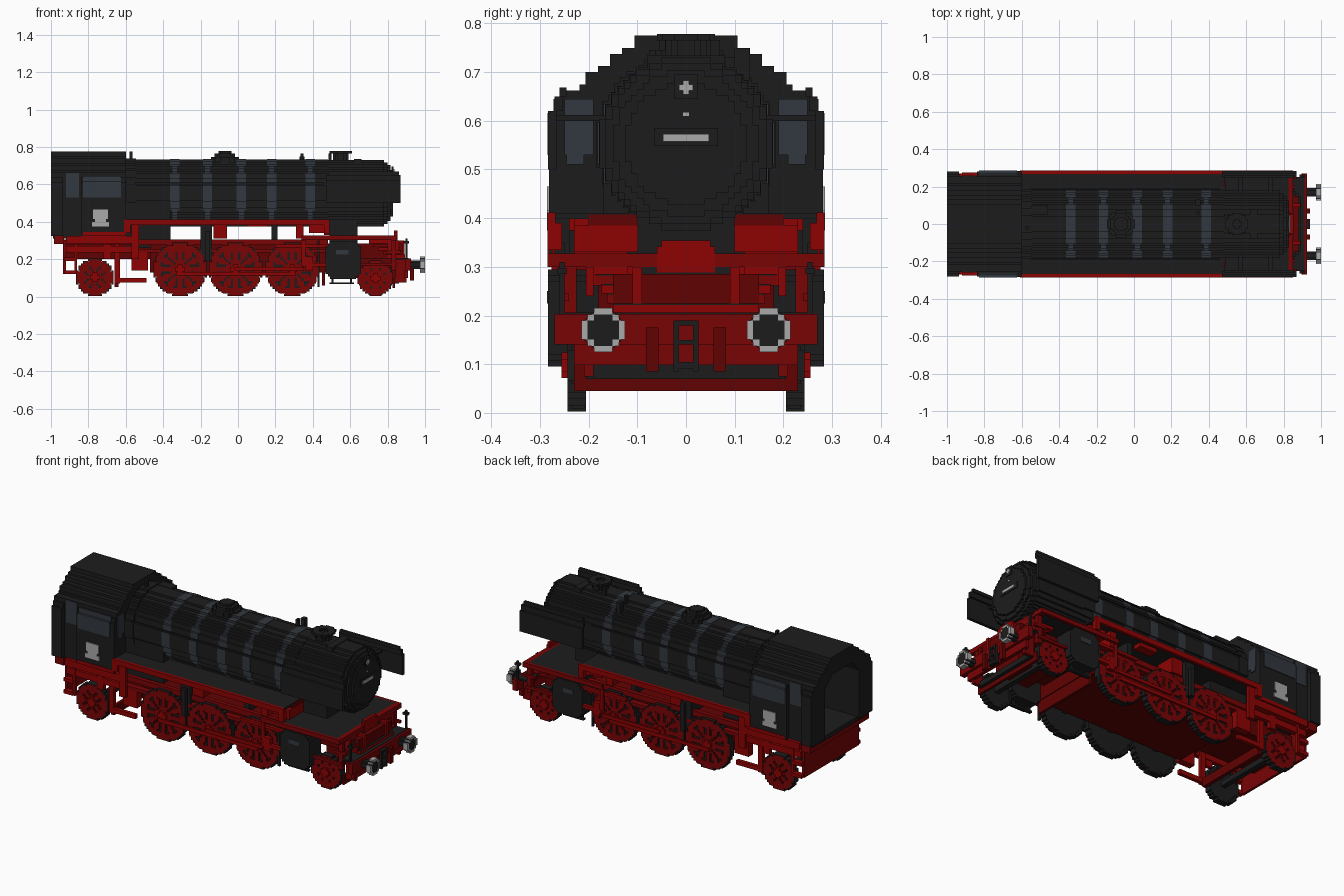
import bpy, bmesh, math

cube = bpy.data.objects.get("Cube")
if cube:
    bpy.data.objects.remove(cube, do_unlink=True)

V = 0.0125  # stair step size


def material(name, rgb):
    m = bpy.data.materials.new(name)
    m.use_nodes = True
    m.diffuse_color = (*rgb, 1)
    b = next(n for n in m.node_tree.nodes if n.type == 'BSDF_PRINCIPLED')
    b.inputs["Base Color"].default_value = (*rgb, 1)
    b.inputs["Roughness"].default_value = 0.8
    return m


BLACK = material("black", (0.012, 0.012, 0.012))
SLATE = material("slate", (0.032, 0.039, 0.050))
RED = material("red", (0.27, 0.001, 0.001))
MID_RED = material("mid_red", (0.19, 0.001, 0.0015))
DARK_RED = material("dark_red", (0.115, 0.0005, 0.0005))
SILVER = material("silver", (0.40, 0.40, 0.40))


def build(name, mat, boxes, mirror=False):
    """One object from (x0, x1, y0, y1, z0, z1) boxes, optionally mirrored in y."""
    if mirror:
        boxes = boxes + [(a, b, -d, -c, e, f) for a, b, c, d, e, f in boxes]
    bm = bmesh.new()
    for x0, x1, y0, y1, z0, z1 in boxes:
        r = bmesh.ops.create_cube(bm, size=1)
        for v in r["verts"]:
            v.co = (x0 + (v.co.x + .5) * (x1 - x0), y0 + (v.co.y + .5) * (y1 - y0),
                    z0 + (v.co.z + .5) * (z1 - z0))
    me = bpy.data.meshes.new(name)
    bm.to_mesh(me)
    bm.free()
    me.materials.append(mat)
    bpy.context.collection.objects.link(bpy.data.objects.new(name, me))


def slab(axis, a0, a1, u0, u1, w0, w1, test):
    """Stair-stepped slab: boxes filling cells where test(u, w) holds."""
    nu, nw = round((u1 - u0) / V), round((w1 - w0) / V)
    du, dw = (u1 - u0) / nu, (w1 - w0) / nw
    rows = []
    for j in range(nw):
        spans, start = [], None
        for i in range(nu + 1):
            on = i < nu and test(u0 + (i + .5) * du, w0 + (j + .5) * dw)
            if on and start is None:
                start = i
            if not on and start is not None:
                spans.append((u0 + start * du, u0 + i * du))
                start = None
        if rows and rows[-1][0] == spans:
            rows[-1][2] = w0 + (j + 1) * dw
        else:
            rows.append([spans, w0 + j * dw, w0 + (j + 1) * dw])
    out = []
    for spans, c, d in rows:
        for a, b in spans:
            out.append({'x': (a0, a1, a, b, c, d), 'y': (a, b, a0, a1, c, d),
                        'z': (a, b, c, d, a0, a1)}[axis])
    return out


def disc(axis, a0, a1, cu, cw, r, inner=0, keep=None):
    def test(u, w):
        d = math.hypot(u - cu, w - cw)
        return inner <= d <= r and (keep is None or keep(u - cu, w - cw))
    return slab(axis, a0, a1, cu - r, cu + r, cw - r, cw + r, test)


# Boiler and smokebox
BZ = 0.553
build("boiler", BLACK, disc('x', -0.6, 0.48, 0, BZ, 0.179))
build("smokebox", BLACK, disc('x', 0.48, 0.78, 0, BZ, 0.178)
      + disc('x', 0.78, 0.80, 0, BZ, 0.165))
build("smokebox_door", BLACK, disc('x', 0.80, 0.815, 0, BZ, 0.15)
      + disc('x', 0.815, 0.828, 0, BZ, 0.125))
build("firebox_casing", BLACK, disc('x', -0.6, -0.545, 0, BZ, 0.185)
      + [(-0.6, -0.36, -0.17, 0.17, 0.26, 0.5)])
# Bands are wide on the top and sides, narrow on the shoulders
for k, x in enumerate((-0.338, -0.163, 0.018, 0.18, 0.386)):
    build(f"boiler_band_{k + 1}", SLATE,
          disc('x', x - 0.013, x + 0.013, 0, BZ, 0.181, keep=lambda y, z: z > -0.14)
          + disc('x', x - 0.025, x + 0.025, 0, BZ, 0.1815,
                 keep=lambda y, z: z > -0.10 and abs(abs(y) - abs(z)) > 0.05))
build("smokebox_saddle", BLACK, [(0.49, 0.64, -0.1, 0.1, 0.28, 0.42)])
build("boiler_supports", BLACK, [(-0.20, -0.14, 0.05, 0.24, 0.2, 0.4),
                                 (0.18, 0.21, 0.05, 0.2, 0.28, 0.4)], True)

# Chimney, dome and top fittings
build("chimney", BLACK, disc('z', 0.71, 0.765, 0.55, 0, 0.042)
      + disc('z', 0.765, 0.778, 0.55, 0, 0.06, 0.025))
build("steam_dome", BLACK, disc('z', 0.71, 0.745, -0.07, 0, 0.075)
      + disc('z', 0.745, 0.765, -0.07, 0, 0.055) + disc('z', 0.765, 0.778, -0.07, 0, 0.035))
build("top_fittings", BLACK, [(-0.58, -0.565, -0.03, -0.01, 0.72, 0.775),
      (-0.55, -0.46, 0.05, 0.1, 0.69, 0.73), (0.335, 0.35, 0.05, 0.07, 0.70, 0.765),
      (0.33, 0.355, 0.1, 0.13, 0.68, 0.75), (0.485, 0.5, 0.03, 0.05, 0.71, 0.765),
      (0.62, 0.66, -0.08, 0.08, 0.71, 0.735)])
build("hand_rails", BLACK, [(-0.55, 0.46, 0.184, 0.192, 0.60, 0.61)], True)

# Smoke deflectors
build("smoke_deflectors", BLACK, [(0.47, 0.87, 0.265, 0.283, 0.5, 0.62),
      (0.47, 0.87, 0.253, 0.27, 0.62, 0.65), (0.48, 0.86, 0.245, 0.26, 0.65, 0.668),
      (0.56, 0.58, 0.15, 0.265, 0.6, 0.612), (0.72, 0.74, 0.15, 0.265, 0.6, 0.612)], True)

# Lamp, number plate and front marks
build("top_lamp_frame", BLACK, [(0.82, 0.832, -0.025, 0.025, 0.645, 0.695)])
build("top_lamp", SILVER, [(0.83, 0.837, -0.014, 0.014, 0.662, 0.675),
                           (0.83, 0.837, -0.006, 0.006, 0.654, 0.683)])
build("number_plate_back", BLACK, [(0.82, 0.832, -0.066, 0.066, 0.548, 0.585)])
build("number_plate", SILVER, [(0.83, 0.837, -0.047, 0.047, 0.557, 0.573)])
build("door_badge", SILVER, [(0.826, 0.831, -0.006, 0.006, 0.61, 0.617)])

# Cab with stepped roof, inset doors and open back
STEPS = [(0.615, 0.285), (0.64, 0.272), (0.665, 0.258), (0.68, 0.215), (0.7, 0.205),
         (0.715, 0.18), (0.738, 0.15), (0.752, 0.125), (0.78, 0.105)]


def cab(inset, hole):
    def test(y, z):
        half = next((h for top, h in STEPS if z < top), 0)
        opening = hole and abs(y) < 0.155 and z < 0.67 - max(0, abs(y) - 0.09)
        return abs(y) < min(half, 0.285 - inset) and not opening
    return test


CAB_X = [(-1.0, -0.935, 0, True), (-0.935, -0.84, 0.03, True), (-0.84, -0.72, 0, True),
         (-0.72, -0.6, 0, False)]
cab_boxes = []
for x0, x1, inset, hole in CAB_X:
    cab_boxes += slab('x', x0, x1, -0.281, 0.281, 0.325, 0.775, cab(inset, hole))
build("cab", BLACK, cab_boxes)
build("cab_floor", BLACK, [(-0.99, -0.6, -0.25, 0.25, 0.31, 0.335)])
build("cab_side_windows", SLATE, [(-0.92, -0.85, 0.251, 0.26, 0.53, 0.66),
      (-0.83, -0.625, 0.277, 0.285, 0.53, 0.61),
      (-0.83, -0.625, 0.264, 0.2725, 0.61, 0.645)], True)
build("cab_window_ledges", SLATE, [(-0.83, -0.625, 0.2645, 0.285, 0.61, 0.616)], True)
build("cab_front_windows", SLATE, [(-0.602, -0.595, 0.19, 0.25, 0.53, 0.645),
                                   (-0.602, -0.595, 0.21, 0.245, 0.51, 0.53)], True)
build("cab_plates", SILVER, [(-0.775, -0.695, 0.278, 0.286, 0.415, 0.465),
      (-0.765, -0.705, 0.278, 0.286, 0.4, 0.415),
      (-0.78, -0.69, 0.278, 0.286, 0.375, 0.4)], True)

# Running boards and front deck
build("running_board_tops", BLACK, [(-0.6, 0.485, 0.1, 0.272, 0.398, 0.41)], True)
build("running_board_ends", DARK_RED, [(0.478, 0.488, 0.1, 0.2, 0.385, 0.408)], True)
build("running_board_edges", RED, [(-0.61, 0.49, 0.268, 0.285, 0.382, 0.412),
      (-0.61, -0.575, 0.262, 0.285, 0.34, 0.39), (0.46, 0.49, 0.255, 0.285, 0.335, 0.39),
      (-0.83, -0.6, 0.268, 0.284, 0.325, 0.345), (-0.57, -0.53, 0.255, 0.275, 0.2, 0.39)], True)
build("running_board_brackets", RED, [(-0.13, -0.06, 0.12, 0.23, 0.31, 0.398),
      (0.31, 0.35, 0.12, 0.23, 0.31, 0.398), (0.38, 0.47, 0.1, 0.23, 0.34, 0.385),
      (0.05, 0.16, 0.19, 0.24, 0.375, 0.398), (0.46, 0.49, 0.1, 0.23, 0.33, 0.385)], True)
build("front_deck", BLACK, [(0.47, 0.825, -0.27, 0.27, 0.31, 0.327)])
build("deck_front_edge", MID_RED, [(0.82, 0.85, -0.285, 0.285, 0.30, 0.327)])
build("deck_side_edges", MID_RED, [(0.34, 0.82, 0.268, 0.285, 0.302, 0.327)], True)
build("deck_front_box", RED, [(0.835, 0.853, -0.06, 0.06, 0.288, 0.342),
                              (0.835, 0.853, -0.05, 0.05, 0.342, 0.354)])
build("deck_recess", BLACK, [(0.83, 0.851, -0.09, 0.09, 0.272, 0.30)])

# Stepped slope down to the beam, with dark treads
for i in range(5):
    w, x, z = 0.198 - 0.012 * i, 0.84 + 0.013 * i, 0.302 - 0.02 * i
    build(f"slope_step_{i + 1}", RED if i % 2 == 0 else MID_RED,
          [(0.70 + 0.025 * i, x, -w, w, z - 0.017, z)])
    build(f"slope_tread_{i + 1}", BLACK, [(x - 0.014, x + 0.0005, -w, w, z, z + 0.003)])
build("slope_gussets", RED, [(0.82, 0.89, 0.09, 0.11, 0.2, 0.3),
                             (0.80, 0.86, 0.19, 0.205, 0.24, 0.3),
                             (0.80, 0.85, 0.12, 0.19, 0.262, 0.3)], True)

# Main frame and floor
build("main_frame", DARK_RED, [(-0.92, 0.88, -0.15, 0.15, 0.2, 0.285),
      (-0.47, 0.47, -0.195, 0.195, 0.13, 0.29), (0.63, 0.84, -0.09, 0.09, 0.1, 0.2)])
build("frame_rails", MID_RED, [(-0.93, 0.48, 0.2, 0.225, 0.275, 0.305),
                               (-0.6, 0.48, 0.205, 0.24, 0.235, 0.255)], True)
build("rear_frame", MID_RED, [(-0.935, -0.92, -0.25, 0.25, 0.12, 0.3),
                              (-0.985, -0.93, -0.27, 0.27, 0.28, 0.325)])
build("rear_side_frames", RED, [(-0.92, -0.56, 0.235, 0.262, 0.235, 0.27),
      (-0.92, -0.56, 0.24, 0.275, 0.285, 0.325), (-0.93, -0.87, 0.24, 0.27, 0.19, 0.21),
      (-0.93, -0.87, 0.24, 0.27, 0.12, 0.14), (-0.875, -0.86, 0.245, 0.265, 0.12, 0.3),
      (-0.66, -0.63, 0.22, 0.241, 0.07, 0.28), (-0.72, -0.68, 0.24, 0.262, 0.2, 0.28),
      (-0.63, -0.49, 0.22, 0.241, 0.075, 0.1), (-0.57, -0.48, 0.2, 0.24, 0.14, 0.25)], True)
build("truck_cross_bars", DARK_RED, [(-0.66, -0.64, -0.22, 0.22, 0.05, 0.1),
                                     (0.45, 0.465, -0.2, 0.2, 0.06, 0.14)])


# Wheels: dark tread and inner face, red spoked outer face
def wheel(name, x, r, spokes):
    z = r + 0.003
    build(name + "_tyre", BLACK, disc('y', 0.205, 0.243, x, z, r, r - 0.012), True)
    build(name + "_web", BLACK, disc('y', 0.208, 0.236, x, z, r - 0.006), True)

    def keep(u, w):
        d = math.hypot(u, w)
        a = math.atan2(w, u) * spokes / math.tau
        return d < 0.04 or d > r - 0.035 or abs(a - round(a)) < 0.34
    build(name + "_spokes", MID_RED, disc('y', 0.236, 0.2435, x, z, r - 0.004, keep=keep), True)
    build(name + "_hub", RED, disc('y', 0.243, 0.256, x, z, 0.026), True)
    build(name + "_axle", BLACK, disc('y', -0.21, 0.21, x, z, 0.015))


for k, x in enumerate((-0.31, -0.013, 0.29)):
    wheel(f"driving_wheel_{k + 1}", x, 0.143, 12)
wheel("trailing_wheel", -0.765, 0.1, 8)
wheel("leading_wheel", 0.735, 0.095, 8)

# Rods and valve gear
build("coupling_rods", RED, [(-0.33, 0.31, 0.252, 0.264, 0.112, 0.132)], True)
build("connecting_rods", RED, [(-0.02, 0.35, 0.264, 0.276, 0.14, 0.158),
                               (0.35, 0.48, 0.26, 0.28, 0.16, 0.18),
                               (0.36, 0.40, 0.255, 0.28, 0.14, 0.215)], True)
build("valve_gear", RED, [(0.2, 0.48, 0.25, 0.268, 0.262, 0.278),
                          (0.34, 0.36, 0.262, 0.276, 0.16, 0.3)], True)
build("valve_links", BLACK, [(-0.175, -0.15, 0.25, 0.27, 0.19, 0.35),
                             (0.425, 0.437, 0.23, 0.243, 0.05, 0.3)], True)

# Cylinders
build("cylinders", BLACK, slab('y', 0.18, 0.283, 0.468, 0.657, 0.095, 0.295,
      lambda x, z: abs(x - 0.5625) + abs(z - 0.195) < 0.165), True)
build("cylinder_cocks", BLACK, [(0.49, 0.62, 0.22, 0.24, 0.066, 0.076),
      (0.5, 0.51, 0.22, 0.24, 0.07, 0.1), (0.6, 0.61, 0.22, 0.24, 0.07, 0.1)], True)
build("cylinder_covers", SLATE, [(0.525, 0.59, 0.279, 0.286, 0.225, 0.25)], True)

# Buffer beam, buffers and coupling
build("buffer_beam", MID_RED, [(0.895, 0.925, -0.27, 0.27, 0.14, 0.203),
                               (0.89, 0.91, -0.23, 0.23, 0.098, 0.14)])
build("beam_steps", BLACK, [(0.84, 0.912, -0.25, 0.25, 0.197, 0.206)])
build("guard_irons", MID_RED, [(0.84, 0.9, 0.19, 0.21, 0.075, 0.2),
                               (0.79, 0.87, 0.24, 0.255, 0.23, 0.245)], True)
build("bogie_bars", MID_RED, [(0.64, 0.85, 0.245, 0.258, 0.165, 0.18),
                              (0.82, 0.845, 0.225, 0.25, 0.14, 0.3)], True)
build("lower_beam", BLACK, [(0.84, 0.86, -0.205, 0.205, 0.07, 0.098)])
build("lower_guard", DARK_RED, [(0.825, 0.84, -0.23, 0.23, 0.045, 0.1)])
buffers = {"buffer_stem": (BLACK, 0.92, 0.975, 0.022, 0),
           "buffer_face": (BLACK, 0.972, 0.998, 0.036, 0),
           "buffer_rim": (SILVER, 0.972, 1.0, 0.045, 0.034)}
for name, (mat, x0, x1, r, inner) in buffers.items():
    build(name, mat, disc('x', x0, x1, 0.17, 0.17, r, inner), True)
build("coupling_hook", BLACK, [(0.92, 0.94, 0.014, 0.026, 0.085, 0.19),
      (0.92, 0.94, -0.014, 0.014, 0.14, 0.15), (0.92, 0.94, -0.014, 0.014, 0.09, 0.105),
      (0.92, 0.94, -0.014, 0.014, 0.18, 0.19)], True)
build("brake_hoses", DARK_RED, [(0.92, 0.94, 0.056, 0.082, 0.085, 0.175)], True)
build("beam_posts", BLACK, [(0.895, 0.905, 0.25, 0.26, 0.2, 0.31),
                            (0.885, 0.915, 0.245, 0.265, 0.285, 0.298)], True)
